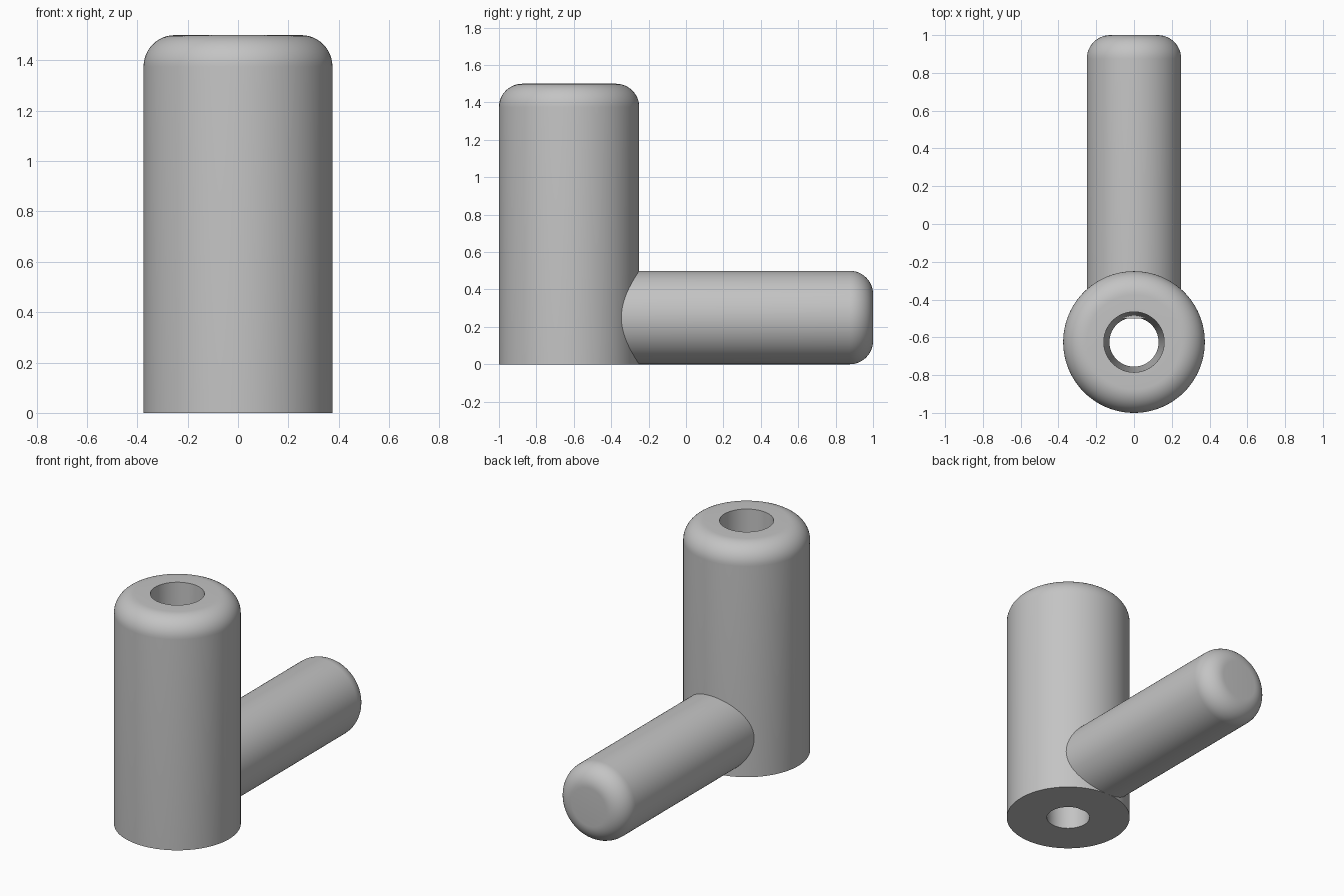
import bpy, bmesh
from math import sin, cos, pi, radians

SEGMENTS = 96
FILLET = 0.125

cube = bpy.data.objects.get("Cube")
if cube:
    bpy.data.objects.remove(cube, do_unlink=True)

grey = bpy.data.materials.new("plain grey")
grey.use_nodes = True
colour = (0.55, 0.55, 0.55, 1)
grey.diffuse_color = colour
grey.node_tree.nodes["Principled BSDF"].inputs["Base Color"].default_value = colour


def rounded_rim(radius, top, steps=12):
    """Quarter-circle fillet from the side wall up to the end face."""
    angles = [i * pi / 2 / steps for i in range(steps + 1)]
    return [(radius - FILLET + FILLET * cos(a), top - FILLET + FILLET * sin(a))
            for a in angles]


def lathe(name, profile, closed, location, rotation=(0, 0, 0)):
    """Turn an (r, z) profile around the local z axis."""
    bm = bmesh.new()
    verts = [bm.verts.new((r, 0, z)) for r, z in profile]
    edges = [bm.edges.new(pair) for pair in zip(verts, verts[1:])]
    if closed:
        edges.append(bm.edges.new((verts[-1], verts[0])))
    bmesh.ops.spin(bm, geom=verts + edges, cent=(0, 0, 0), axis=(0, 0, 1),
                   angle=2 * pi, steps=SEGMENTS)
    bmesh.ops.remove_doubles(bm, verts=bm.verts[:], dist=1e-4)
    bmesh.ops.recalc_face_normals(bm, faces=bm.faces[:])
    mesh = bpy.data.meshes.new(name)
    bm.to_mesh(mesh)
    bm.free()
    mesh.materials.append(grey)
    obj = bpy.data.objects.new(name, mesh)
    obj.location = location
    obj.rotation_euler = rotation
    bpy.context.collection.objects.link(obj)
    bpy.ops.object.select_all(action="DESELECT")
    obj.select_set(True)
    bpy.context.view_layer.objects.active = obj
    bpy.ops.object.shade_smooth_by_angle(angle=radians(30))
    return obj


# Upright body with a tapered bore running right through it
lathe("body",
      [(0.13, 0), (0.375, 0)] + rounded_rim(0.375, 1.5) + [(0.16, 1.5)],
      True, (0, -0.625, 0))

# Horizontal handle, its inner end just reaching the bore
lathe("handle",
      [(0, 0), (0.25, 0)] + rounded_rim(0.25, 1.5) + [(0, 1.5)],
      False, (0, -0.5, 0.25), (-pi / 2, 0, 0))
